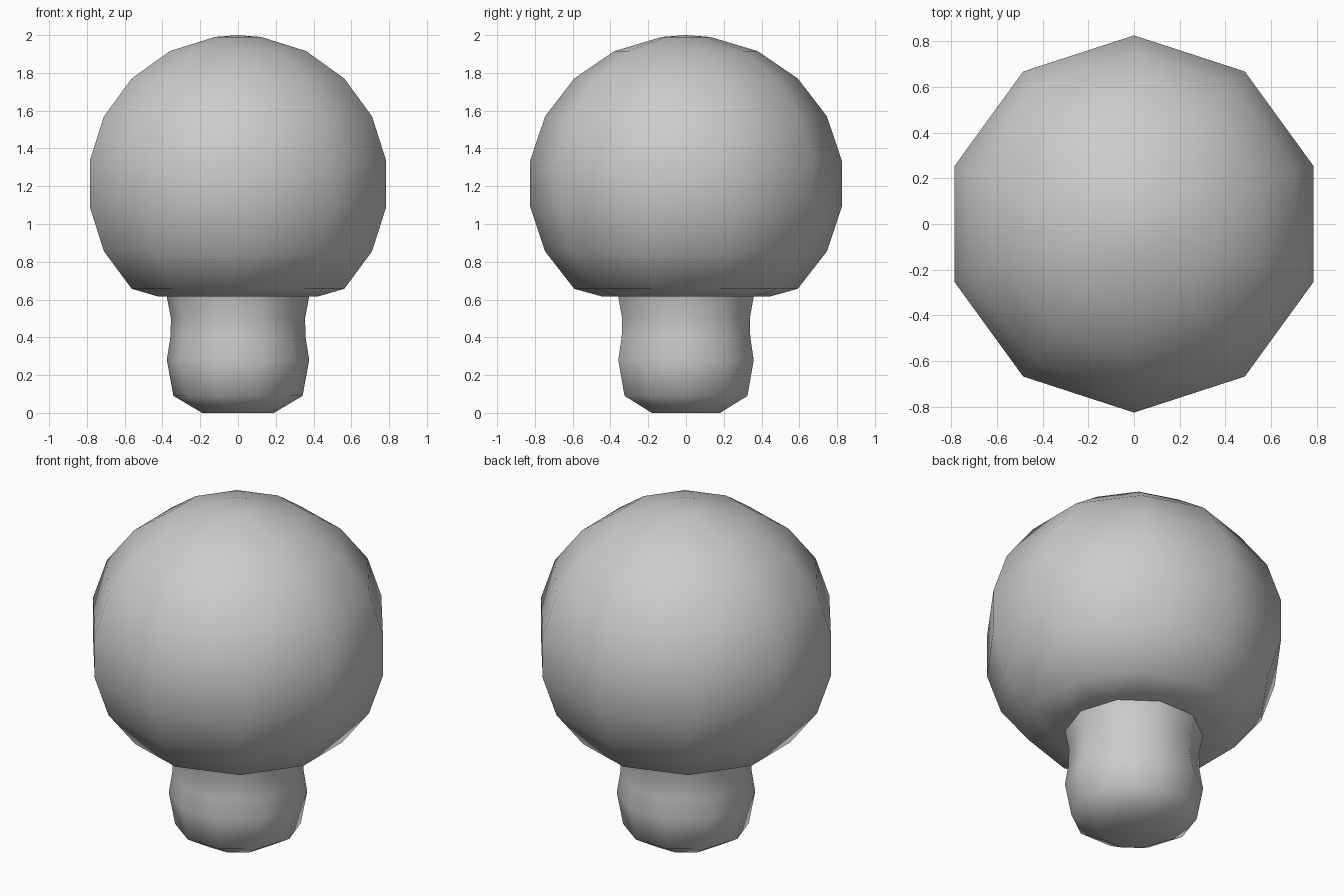
import bpy, bmesh
from math import cos, sin, pi

if "Cube" in bpy.data.objects:
    bpy.data.objects.remove(bpy.data.objects["Cube"])

SIDES = 10


def lathe(name, profile, phase):
    """Revolve (radius, z) points into a smooth ten-sided part; radius 0 makes a pole."""
    bm = bmesh.new()
    rings = []
    for r, z in profile:
        count = SIDES if r else 1
        rings.append([bm.verts.new((r * cos(phase + 2 * pi * i / SIDES),
                                    r * sin(phase + 2 * pi * i / SIDES), z))
                      for i in range(count)])
    for a, b in zip(rings, rings[1:]):
        for i in range(SIDES):
            j = (i + 1) % SIDES
            corners = [a[i % len(a)], a[j % len(a)], b[j % len(b)], b[i % len(b)]]
            bm.faces.new(list(dict.fromkeys(corners)))
    bmesh.ops.recalc_face_normals(bm, faces=bm.faces)
    for f in bm.faces:
        f.smooth = True
    mesh = bpy.data.meshes.new(name)
    bm.to_mesh(mesh)
    bm.free()
    obj = bpy.data.objects.new(name, mesh)
    bpy.context.collection.objects.link(obj)
    return obj


# Round cap, corners on the y axis
lathe("cap", [(0, 0.615), (0.44, 0.615), (0.592, 0.657), (0.746, 0.855),
              (0.825, 1.09), (0.825, 1.335), (0.746, 1.57), (0.592, 1.77),
              (0.38, 1.915), (0.13, 1.99), (0, 2.0)], pi / 2)

# Stubby stem, corners on the x axis
lathe("stem", [(0, 0), (0.19, 0), (0.342, 0.09), (0.377, 0.28),
               (0.358, 0.40), (0.355, 0.50), (0.377, 0.615), (0.39, 0.67),
               (0, 0.67)], 0)
